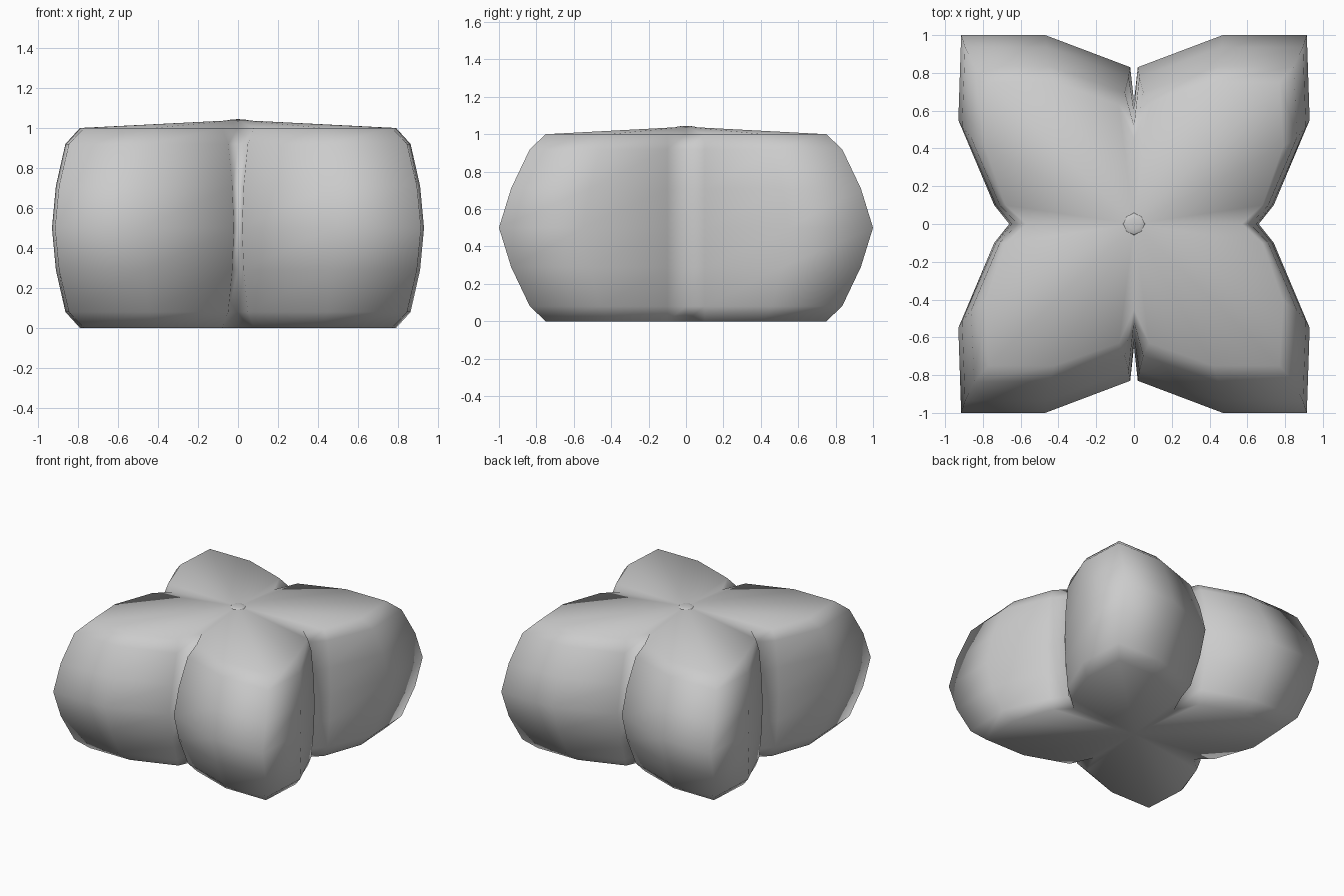
import bpy
import bmesh

if "Cube" in bpy.data.objects:
    bpy.data.objects.remove(bpy.data.objects["Cube"])

# Quarter outline from the side notch round to the front notch:
# (x, y) at the widest height, then (x, y) at the top/bottom rim
QUARTER = [
    ((0.66, 0.00), (0.57, 0.00)),
    ((0.74, 0.10), (0.68, 0.10)),
    ((0.93, 0.55), (0.79, 0.41)),
    ((0.915, 1.00), (0.77, 0.75)),
    ((0.47, 1.00), (0.42, 0.75)),
    ((0.02, 0.83), (0.08, 0.63)),
    ((0.00, 0.65), (0.00, 0.45)),
]
# Height, x inset fraction, y inset fraction
LEVELS = [(0.0, 1, 1), (0.08, 0.48, 0.66), (0.29, 0.14, 0.26), (0.5, 0, 0),
          (0.71, 0.14, 0.26), (0.92, 0.48, 0.66), (1.0, 1, 1)]


def mix(a, b, t):
    return a + (b - a) * t


def ring(fx, fy):
    """Full four-lobed outline, mirrored from the quarter."""
    q = [(mix(m[0], r[0], fx), mix(m[1], r[1], fy)) for m, r in QUARTER]
    half = q + [(-x, y) for x, y in q[-2::-1]]
    return half + [(x, -y) for x, y in half[-2:0:-1]]


def finish(bm, name):
    bmesh.ops.recalc_face_normals(bm, faces=bm.faces)
    for f in bm.faces:
        f.smooth = True
    mesh = bpy.data.meshes.new(name)
    bm.to_mesh(mesh)
    bm.free()
    obj = bpy.data.objects.new(name, mesh)
    bpy.context.collection.objects.link(obj)
    return obj


# Four-lobed cushion body
bm = bmesh.new()
rings = [[bm.verts.new((x, y, z)) for x, y in ring(fx, fy)]
         for z, fx, fy in LEVELS]
n = len(rings[0])
for low, high in zip(rings, rings[1:]):
    for i in range(n):
        j = (i + 1) % n
        bm.faces.new((low[i], low[j], high[j], high[i]))
# Flat underside and gently raised top
for loop, height in ((rings[0], 0.0), (rings[-1], 1.04)):
    centre = bm.verts.new((0, 0, height))
    for i in range(n):
        bm.faces.new((loop[i], loop[(i + 1) % n], centre))
finish(bm, "cushion_body")

# Small button in the middle of the top
bm = bmesh.new()
bmesh.ops.create_uvsphere(bm, u_segments=8, v_segments=6, radius=0.06)
bmesh.ops.scale(bm, vec=(1, 1, 0.15), verts=bm.verts)
bmesh.ops.translate(bm, vec=(0, 0, 1.035), verts=bm.verts)
finish(bm, "top_button")
